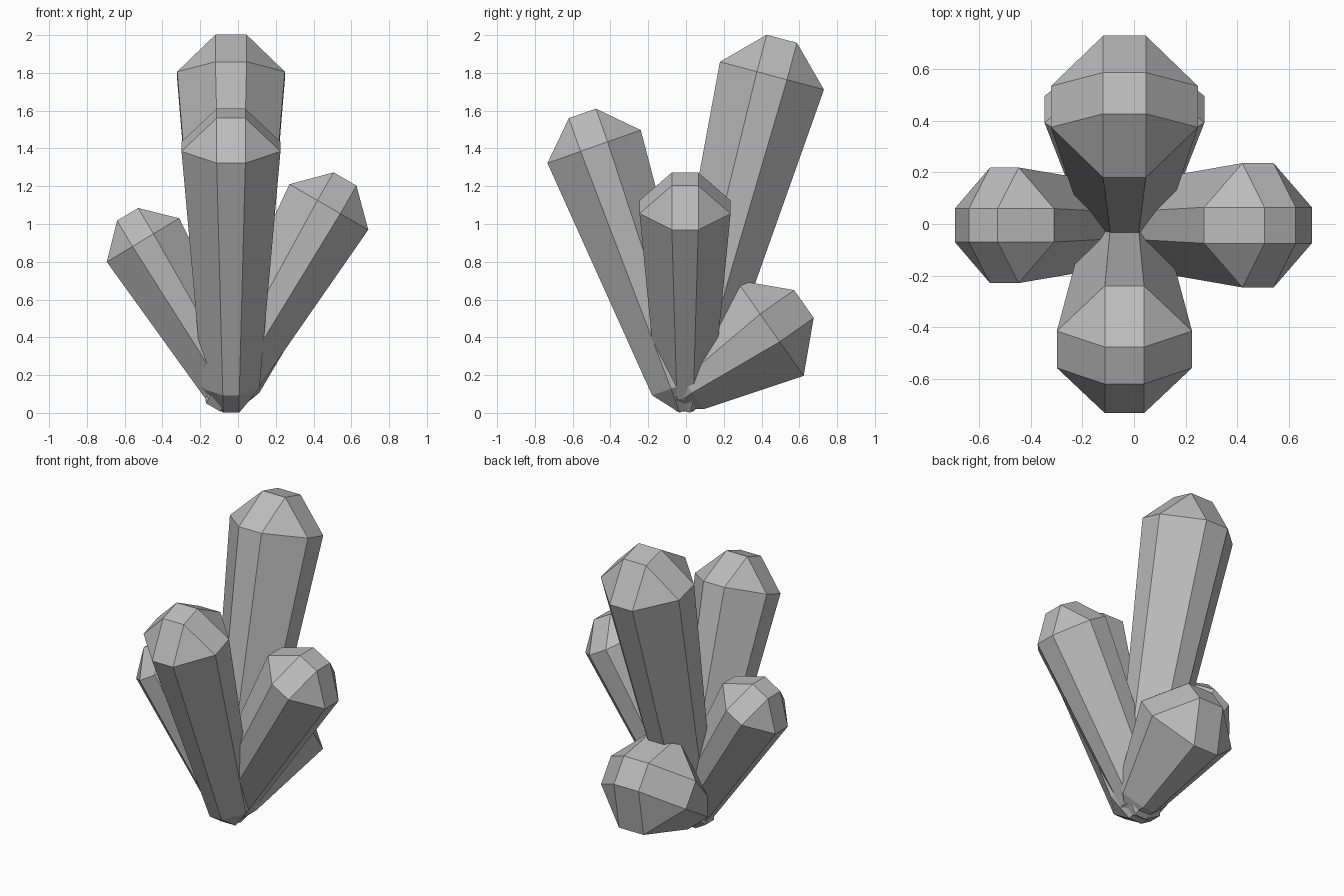
import bpy
import bmesh
from math import radians
from mathutils import Matrix, Vector

cube = bpy.data.objects.get("Cube")
if cube:
    bpy.data.objects.remove(cube, do_unlink=True)

# Single stone colour
stone = bpy.data.materials.new("grey_crystal")
stone.use_nodes = True
GREY = (0.5, 0.5, 0.5, 1.0)
stone.diffuse_color = GREY
stone.node_tree.nodes["Principled BSDF"].inputs["Base Color"].default_value = GREY

FLAT = 0.29         # narrow facet half width, relative to the crystal half width
ROOT_HALF = 0.15    # half width at the root
ROOT_CAP = 0.135    # depth of the root cap


def square(bm, half, z):
    f = half * FLAT
    return [bm.verts.new((x * f, y * f, z)) for x, y in ((1, 1), (-1, 1), (-1, -1), (1, -1))]


def octagon(bm, half, z):
    """Chamfered square, two vertices per corner, counter-clockwise."""
    f = half * FLAT
    corners = ((half, f), (f, half), (-f, half), (-half, f),
               (-half, -f), (-f, -half), (f, -half), (half, -f))
    return [bm.verts.new((x, y, z)) for x, y in corners]


def close_end(bm, ring, end):
    """Join an octagon to its small end square: corner triangles and side quads."""
    bm.faces.new(end)
    for i in range(4):
        a, b, c = ring[2 * i], ring[2 * i + 1], ring[(2 * i + 2) % 8]
        bm.faces.new((a, b, end[i]))
        bm.faces.new((b, c, end[(i + 1) % 4], end[i]))


def crystal(name, root, heading, tilt, length, half):
    bm = bmesh.new()
    low = octagon(bm, ROOT_HALF, 0)
    high = octagon(bm, half, length)
    for i in range(8):
        j = (i + 1) % 8
        bm.faces.new((low[i], low[j], high[j], high[i]))
    close_end(bm, high, square(bm, half, length + 0.71 * half))
    close_end(bm, low, square(bm, ROOT_HALF, -ROOT_CAP))
    bmesh.ops.recalc_face_normals(bm, faces=bm.faces)
    # Lean toward +x by the tilt, then turn to the heading
    bm.transform(Matrix.Translation(Vector(root))
                 @ Matrix.Rotation(radians(heading), 4, "Z")
                 @ Matrix.Rotation(radians(tilt), 4, "Y"))
    mesh = bpy.data.meshes.new(name)
    bm.to_mesh(mesh)
    bm.free()
    mesh.materials.append(stone)
    bpy.context.collection.objects.link(bpy.data.objects.new(name, mesh))


# Cluster of five crystals fanning out from one root
crystal("tall_back_crystal", (-0.037, 0.015, 0.143), 90, 15, 1.70, 0.285)
crystal("front_crystal", (-0.037, -0.038, 0.143), -90, 19.5, 1.344, 0.262)
crystal("left_crystal", (-0.064, -0.005, 0.146), 0, 30, 1.09, 0.241)
crystal("right_crystal", (-0.048, -0.005, 0.158), 180, 31, 0.883, 0.224)
crystal("short_back_crystal", (-0.037, 0.008, 0.142), 90, 54.8, 0.534, 0.31)
